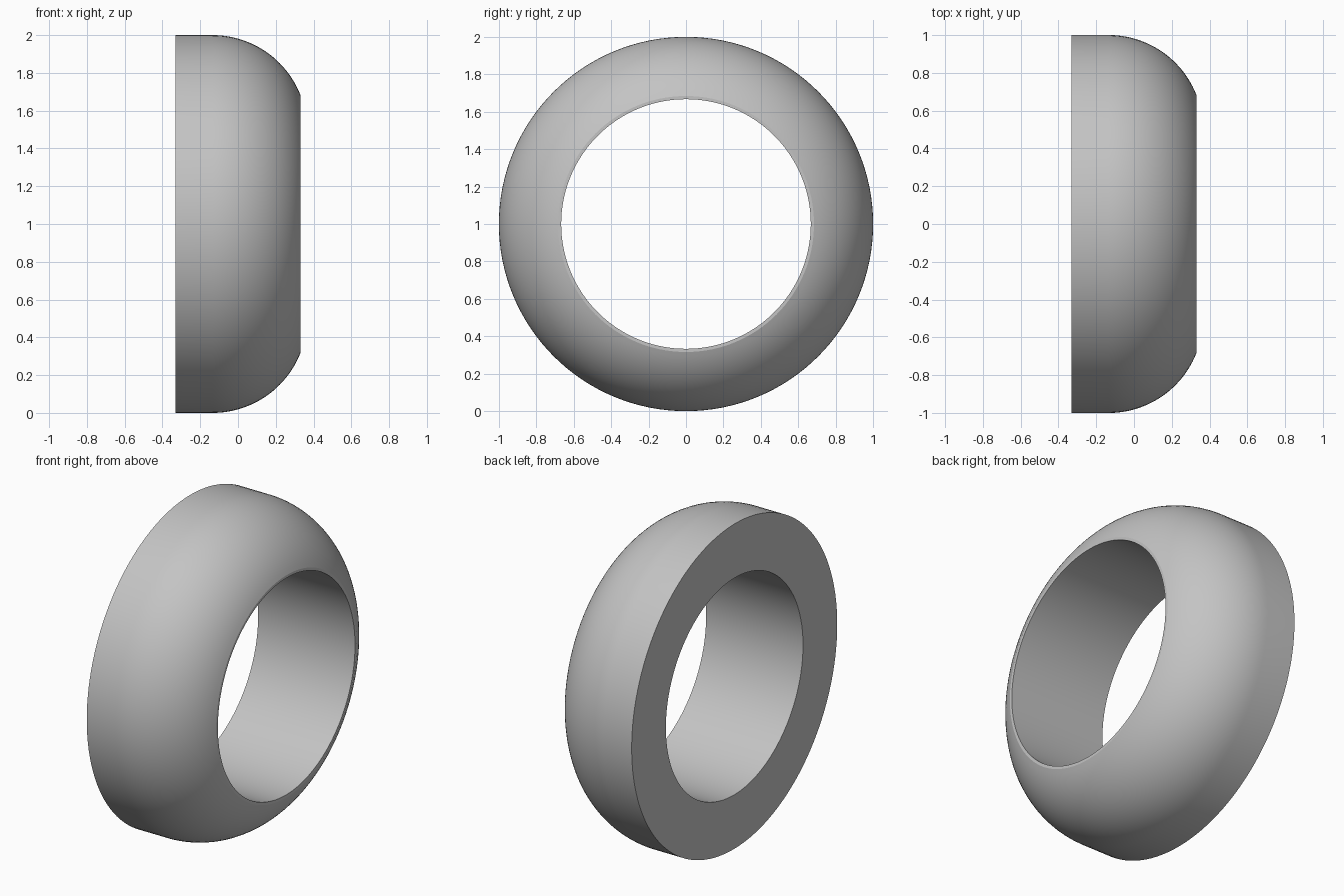
import bpy, bmesh, math
from mathutils import Matrix, Vector

if "Cube" in bpy.data.objects:
    bpy.data.objects.remove(bpy.data.objects["Cube"])

SEGMENTS = 128
HALF = 0.33        # half width along x
BORE = 0.667       # inner radius
ARC_R = 0.5        # radius of the rounded shoulder
RIM = 0.684        # outer radius of the narrow flat rim

# Closed cross-section as (x, radius): bore, flat back, straight band, shoulder
end = math.acos((RIM - (1 - ARC_R)) / ARC_R)
arc_x = HALF - ARC_R * math.sin(end)
profile = [(HALF, BORE), (-HALF, BORE), (-HALF, 1.0)]
STEPS = 24
for i in range(STEPS + 1):
    a = end * i / STEPS
    profile.append((arc_x + ARC_R * math.sin(a), 1 - ARC_R + ARC_R * math.cos(a)))

# Sweep the cross-section around the x axis
bm = bmesh.new()
rings = []
for s in range(SEGMENTS):
    turn = Matrix.Rotation(2 * math.pi * s / SEGMENTS, 3, 'X')
    rings.append([bm.verts.new(turn @ Vector((x, 0, r)) + Vector((0, 0, 1)))
                  for x, r in profile])
n = len(profile)
for s in range(SEGMENTS):
    a, b = rings[s], rings[(s + 1) % SEGMENTS]
    for i in range(n):
        j = (i + 1) % n
        bm.faces.new((a[i], a[j], b[j], b[i]))
bmesh.ops.recalc_face_normals(bm, faces=bm.faces)

mesh = bpy.data.meshes.new("rounded_ring")
bm.to_mesh(mesh)
bm.free()
ring = bpy.data.objects.new("rounded_ring", mesh)
bpy.context.collection.objects.link(ring)

# Plain grey colour
grey = bpy.data.materials.new("light_grey")
grey.diffuse_color = (0.55, 0.55, 0.55, 1)
grey.use_nodes = True
grey.node_tree.nodes["Principled BSDF"].inputs["Base Color"].default_value = grey.diffuse_color
mesh.materials.append(grey)

# Smooth shading with crisp rims
bpy.context.view_layer.objects.active = ring
ring.select_set(True)
bpy.ops.object.shade_smooth_by_angle(angle=math.radians(20))
